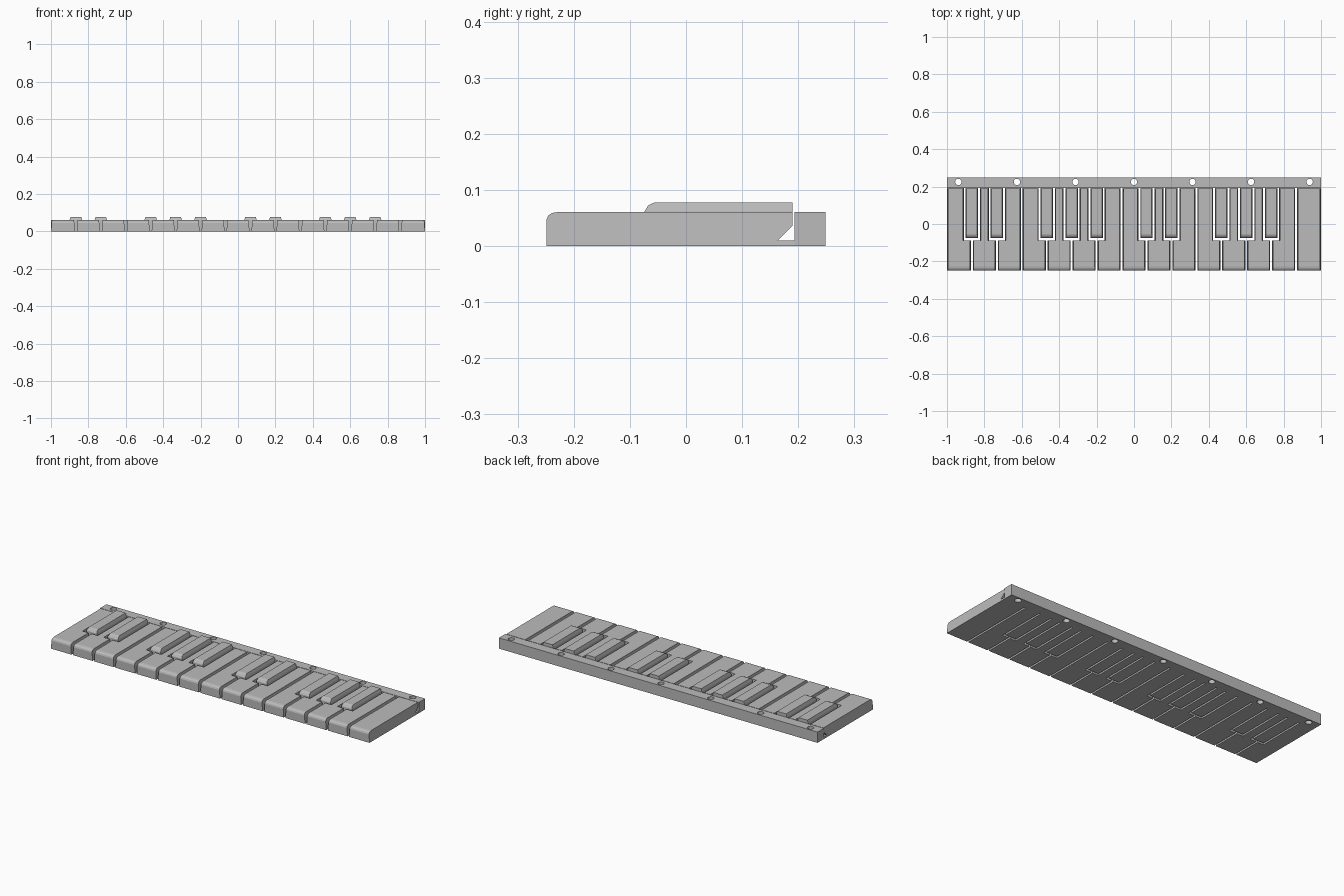
import bpy, bmesh

if "Cube" in bpy.data.objects:
    bpy.data.objects.remove(bpy.data.objects["Cube"])

KEYS = 15
PITCH = 2 / KEYS
GAP = 0.010        # slot between keys at the bottom
TOP = 0.061        # height of the white keys and rail
SHARP_W = 0.066    # black key width
DRAFT = 0.08       # sideways lean per unit of height
BACK, RAIL, REAR = 0.19, 0.193, 0.249
SHARPS = (1, 2, 4, 5, 6, 8, 9, 11, 12, 13)

grey = bpy.data.materials.new("plain grey")
grey.use_nodes = True
colour = (0.5, 0.5, 0.5, 1)
grey.diffuse_color = colour
grey.node_tree.nodes["Principled BSDF"].inputs["Base Color"].default_value = colour


def extrude_profile(bm, profile, x0, x1, draft=0, base=0):
    """Solid from a (y, z) side profile, with sides leaning in as z rises."""
    left = [bm.verts.new((x0 + draft * (z - base), y, z)) for y, z in profile]
    right = [bm.verts.new((x1 - draft * (z - base), y, z)) for y, z in profile]
    bm.faces.new(left)
    bm.faces.new(right[::-1])
    n = len(profile)
    for i in range(n):
        j = (i + 1) % n
        bm.faces.new((left[j], left[i], right[i], right[j]))


def make_object(name, bm):
    bmesh.ops.recalc_face_normals(bm, faces=bm.faces)
    mesh = bpy.data.meshes.new(name)
    bm.to_mesh(mesh)
    bm.free()
    mesh.materials.append(grey)
    obj = bpy.data.objects.new(name, mesh)
    bpy.context.scene.collection.objects.link(obj)
    return obj


def cut(obj, cutter):
    """Subtract the cutter, bake the result and discard the cutter."""
    mod = obj.modifiers.new("cut", 'BOOLEAN')
    mod.operation = 'DIFFERENCE'
    mod.solver = 'EXACT'
    mod.object = cutter
    cutter.hide_render = True
    graph = bpy.context.evaluated_depsgraph_get()
    baked = bpy.data.meshes.new_from_object(obj.evaluated_get(graph))
    obj.modifiers.clear()
    obj.data = baked
    bpy.data.objects.remove(cutter)


def boundary(i):
    return -1 + i * PITCH


# Undercut rear end with the thin flexible hinge, shared by all keys
hinge_end = [(BACK, 0.037), (0.163, 0.01), (RAIL, 0.01), (RAIL, 0)]

# White keys, rounded at the front and notched around the black keys
white_profile = [(-REAR, 0), (-REAR, 0.046), (-0.246, 0.054), (-0.239, 0.059),
                 (-0.228, TOP), (BACK, TOP)] + hinge_end
for k in range(KEYS):
    x0 = boundary(k) + (GAP / 2 if k else 0)
    x1 = boundary(k + 1) - (GAP / 2 if k < KEYS - 1 else 0)
    bm = bmesh.new()
    extrude_profile(bm, white_profile, x0, x1, DRAFT)
    key = make_object(f"white_key_{k + 1}", bm)
    sides = [b for b in (k, k + 1) if b in SHARPS]
    if sides:
        bm = bmesh.new()
        for b in sides:
            half = SHARP_W / 2 + GAP
            notch = [(-0.087, -0.02), (-0.089, 0.1), (0.22, 0.1), (0.22, -0.02)]
            extrude_profile(bm, notch, boundary(b) - half, boundary(b) + half, -DRAFT)
        cut(key, make_object("notch_cutter", bm))

# Black keys: a body down in the slot and a bevelled cap above
body_profile = [(-0.075, 0), (-0.074, 0.062), (BACK, 0.062)] + hinge_end
cap_profile = [(-0.074, 0.062), (-0.067, 0.073), (-0.056, 0.078),
               (BACK, 0.078), (BACK, 0.062)]
for n, b in enumerate(SHARPS):
    x0, x1 = boundary(b) - SHARP_W / 2, boundary(b) + SHARP_W / 2
    bm = bmesh.new()
    extrude_profile(bm, body_profile, x0, x1)
    extrude_profile(bm, cap_profile, x0, x1, 0.3, 0.062)
    make_object(f"black_key_{n + 1}", bm)

# Rear mounting rail with a row of screw holes
bm = bmesh.new()
extrude_profile(bm, [(RAIL, 0), (RAIL, TOP), (REAR, TOP), (REAR, 0)], -1, 1)
rail = make_object("mounting_rail", bm)
bm = bmesh.new()
for i in range(-3, 4):
    made = bmesh.ops.create_cone(bm, cap_ends=True, segments=24,
                                 radius1=0.017, radius2=0.017, depth=0.2)
    bmesh.ops.translate(bm, verts=made["verts"], vec=(i * 0.313, 0.225, 0.03))
cut(rail, make_object("hole_cutter", bm))
